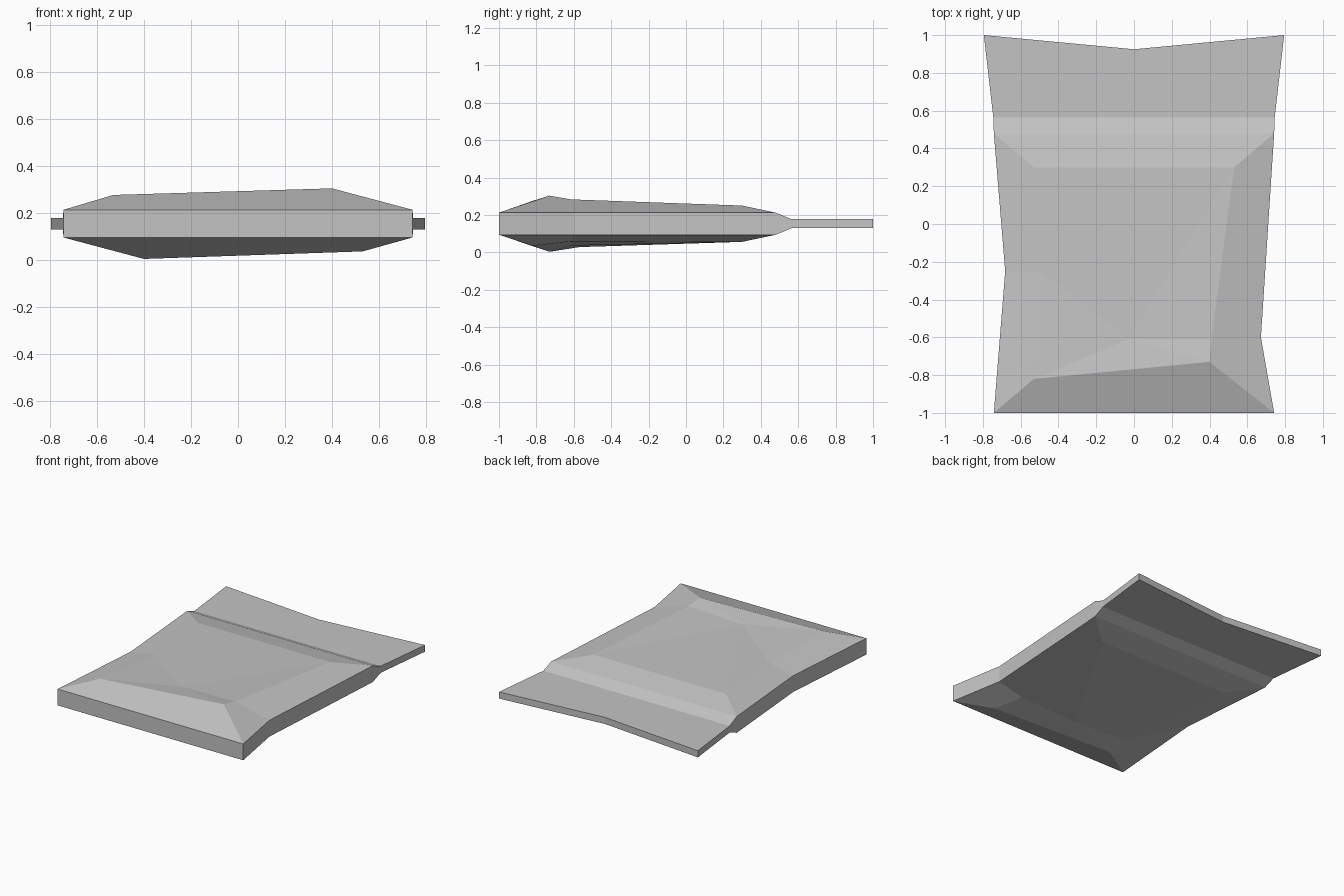
import bpy
import bmesh

if "Cube" in bpy.data.objects:
    bpy.data.objects.remove(bpy.data.objects["Cube"], do_unlink=True)

MID = 0.153           # height of the centre plane
EDGE = 0.059          # half thickness of the body rim
SEAL = 0.024          # half thickness of the flat seal

grey = bpy.data.materials.new("plain_grey")
grey.use_nodes = True
colour = (0.55, 0.55, 0.55, 1)
grey.diffuse_color = colour
grey.node_tree.nodes["Principled BSDF"].inputs["Base Color"].default_value = colour

# Rim corners: front left, front right, mid right, back right, back left, mid left (as x grows)
rim = [(-.742, -1), (.742, -1), (.672, -.6), (.742, .48), (-.742, .48), (-.682, -.25)]

# Raised panel corners in the same order, then the centre crease point: x, y, bulge
top_panel = [(-.53, -.82, .122), (.4, -.73, .15), (.41, -.615, .13), (.53, .3, .097),
             (-.53, .3, .097), (-.48, -.26, .095), (-.03, -.61, .117)]
bottom_panel = [(-.4, -.73, .15), (.53, -.82, .118), (.46, -.62, .095), (.53, .3, .097),
                (-.53, .3, .097), (-.41, -.57, .125), (0, -.61, .117)]

# Seal outline: root right, back right, notch, back left, root left
seal = [(.745, .565), (.795, 1), (0, .925), (-.795, 1), (-.745, .565)]

bm = bmesh.new()


def build_side(panel, sign):
    """Make one skin of the pouch and return its outer border loop."""
    outer = [bm.verts.new((x, y, MID + sign * EDGE)) for x, y in rim]
    inner = [bm.verts.new((x, y, MID + sign * h)) for x, y, h in panel]
    flap = [bm.verts.new((x, y, MID + sign * SEAL)) for x, y in seal]
    # sloping margins around the panel
    for i in range(6):
        j = (i + 1) % 6
        bm.faces.new((outer[i], outer[j], inner[j], inner[i]))
    # creased panel fanned from its centre point
    for i in range(6):
        bm.faces.new((inner[i], inner[(i + 1) % 6], inner[6]))
    # taper into the seal, then the two halves of the notched seal
    bm.faces.new((outer[4], outer[3], flap[0], flap[4]))
    bm.faces.new((flap[4], flap[0], flap[2]))
    bm.faces.new((flap[0], flap[1], flap[2]))
    bm.faces.new((flap[2], flap[3], flap[4]))
    return outer[:4] + flap + outer[4:]


top = build_side(top_panel, 1)
bottom = build_side(bottom_panel, -1)

# Upright walls joining the two skins
for i in range(len(top)):
    j = (i + 1) % len(top)
    bm.faces.new((top[i], top[j], bottom[j], bottom[i]))

bmesh.ops.recalc_face_normals(bm, faces=bm.faces)
mesh = bpy.data.meshes.new("sealed_pouch")
bm.to_mesh(mesh)
bm.free()
mesh.materials.append(grey)
pouch = bpy.data.objects.new("sealed_pouch", mesh)
bpy.context.collection.objects.link(pouch)
